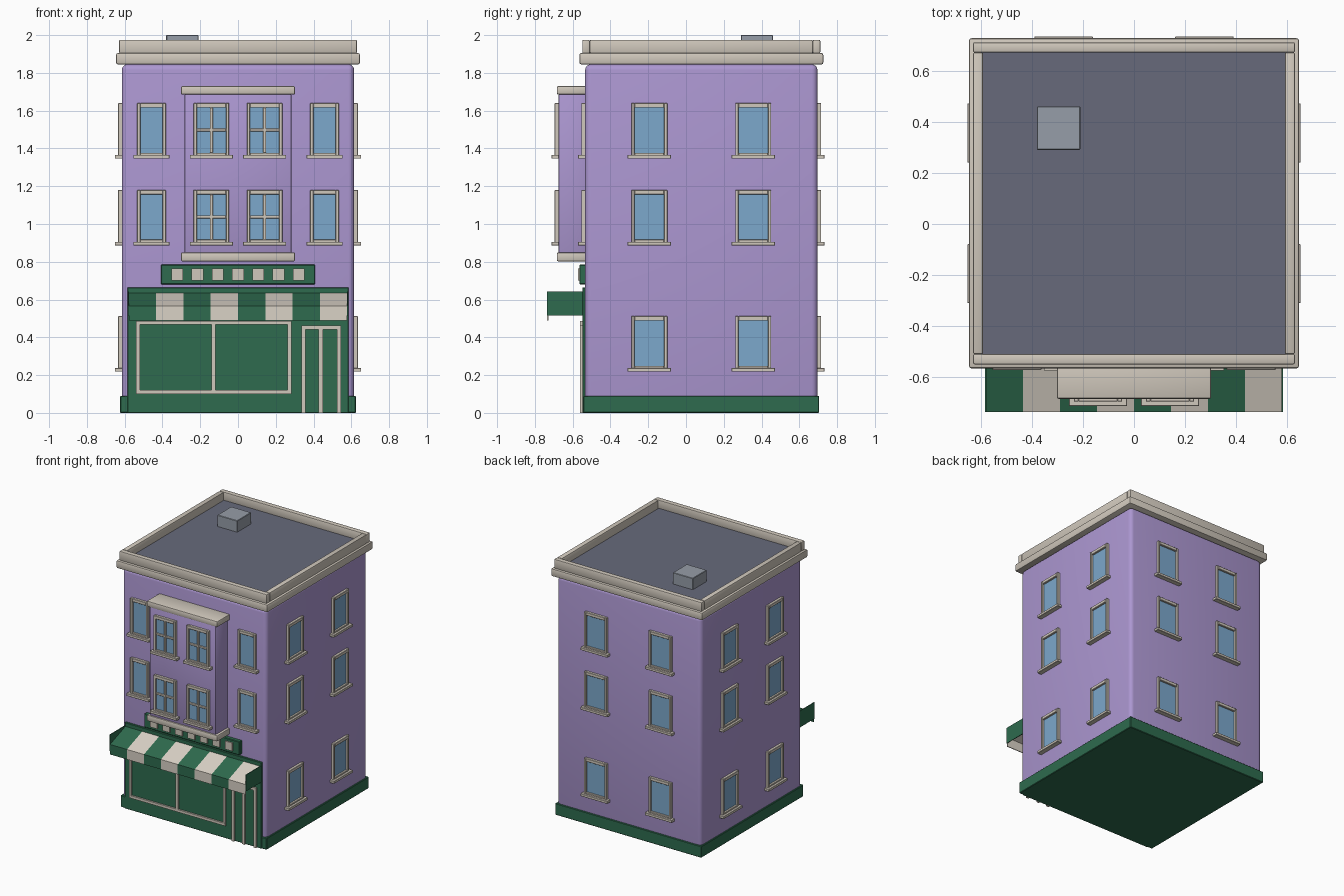
import bpy, bmesh, math
from mathutils import Matrix, Vector

if "Cube" in bpy.data.objects:
    bpy.data.objects.remove(bpy.data.objects["Cube"])


def material(name, rgb):
    m = bpy.data.materials.new(name)
    lin = [c / 255 / 12.92 if c < 11 else ((c / 255 + 0.055) / 1.055) ** 2.4 for c in rgb]
    m.diffuse_color = (*lin, 1)
    m.use_nodes = True
    m.node_tree.nodes["Principled BSDF"].inputs["Base Color"].default_value = m.diffuse_color
    return m


PURPLE = material("purple_wall", (172, 151, 209))
GREEN = material("shop_green", (46, 107, 78))
TRIM = material("cream_trim", (208, 200, 188))
CLOTH = material("awning_cream", (218, 210, 198))
GLASS = material("window_glass", (124, 168, 204))
ROOF = material("roof_slate", (103, 106, 123))
METAL = material("hatch_grey", (150, 157, 168))

CY = 0.081               # depth centre of the building
HALF = 0.615             # half width of the walls
FRONT = CY - HALF        # front wall plane


def build(name, boxes, mats, bevel=0.0, segments=2, matrix=None):
    """Make one object from boxes (x0, x1, y0, y1, z0, z1, material index)."""
    bm = bmesh.new()
    for x0, x1, y0, y1, z0, z1, mi in boxes:
        size = Vector((x1 - x0, y1 - y0, z1 - z0))
        mid = Vector((x0 + x1, y0 + y1, z0 + z1)) / 2
        mat = Matrix.Translation(mid) @ Matrix.Diagonal((*size, 1))
        verts = bmesh.ops.create_cube(bm, size=1, matrix=mat)["verts"]
        for f in {f for v in verts for f in v.link_faces}:
            f.material_index = mi
    if bevel:
        bmesh.ops.bevel(bm, geom=bm.edges[:], offset=bevel, segments=segments,
                        profile=0.5, affect='EDGES', clamp_overlap=True)
    if matrix:
        bm.transform(matrix)
    mesh = bpy.data.meshes.new(name)
    bm.to_mesh(mesh)
    bm.free()
    for m in mats:
        mesh.materials.append(m)
    ob = bpy.data.objects.new(name, mesh)
    bpy.context.collection.objects.link(ob)
    if bevel:
        bpy.ops.object.select_all(action='DESELECT')
        ob.select_set(True)
        bpy.context.view_layer.objects.active = ob
        bpy.ops.object.shade_smooth_by_angle(angle=math.radians(35))
    return ob


def square(half, z0, z1):
    return (-half, half, CY - half, CY + half, z0, z1, 0)


# walls, plinth and cornice
build("walls", [square(HALF, 0.01, 1.845)], [PURPLE], 0.03, 4)
build("plinth", [square(0.624, 0, 0.09)], [GREEN], 0.004, 1)
build("cornice", [square(0.646, 1.845, 1.905)], [TRIM], 0.01)

# parapet: long front and back beams, shorter side beams between them
P, Q = 0.63, 0.59
build("parapet", [
    (-P, P, CY - P, CY - Q, 1.903, 1.975, 0),
    (-P, P, CY + Q, CY + P, 1.903, 1.975, 0),
    (-P, -Q, CY - Q, CY + Q, 1.903, 1.975, 0),
    (Q, P, CY - Q, CY + Q, 1.903, 1.975, 0)], [TRIM], 0.007)
build("roof_deck", [square(0.597, 1.89, 1.912)], [ROOF])
build("roof_hatch", [(-0.38, -0.21, 0.29, 0.46, 1.905, 2.0, 0)], [METAL], 0.003, 1)

# bay with its two caps
BAY = -0.675
build("bay", [(-0.283, 0.283, BAY, FRONT + 0.02, 0.84, 1.69, 0)], [PURPLE], 0.01)
for name, z0, z1 in (("bay_top_cap", 1.685, 1.73), ("bay_bottom_cap", 0.802, 0.85)):
    build(name, [(-0.302, 0.302, -0.684, FRONT + 0.01, z0, z1, 0)], [TRIM], 0.008)


def window(name, x, z, w, matrix, cross=False):
    """Framed window facing -y with the wall plane at y = 0, z = its lower edge."""
    a, h, t, d = w / 2, 0.28, 0.017, -0.02
    frame = [
        (x - a, x - a + t, d, 0.005, z, z + h, 0),
        (x + a - t, x + a, d, 0.005, z, z + h, 0),
        (x - a + t, x + a - t, d, 0.005, z + h - 0.024, z + h, 0),
        (x - a + t, x + a - t, d, 0.005, z, z + t, 0),
        (x - a - 0.02, x + a + 0.02, -0.037, 0.005, z - 0.014, z + 0.006, 0)]
    if cross:
        m = z + h / 2 - 0.002
        frame += [(x - 0.008, x + 0.008, -0.014, 0.002, z + t, z + h - 0.024, 0),
                  (x - a + t, x + a - t, -0.013, 0.002, m - 0.008, m + 0.008, 0)]
    build(name + "_frame", frame, [TRIM], 0.002, 1, matrix)
    build(name + "_glass", [(x - a + t, x + a - t, -0.005, 0.002, z + t, z + h - 0.024, 0)],
          [GLASS], matrix=matrix)


# windows: two on each floor of the sides and back
FLOORS = (0.232, 0.9, 1.36)
for wall, turn in (("right", 90), ("back", 180), ("left", 270)):
    place = (Matrix.Translation((0, CY, 0)) @ Matrix.Rotation(math.radians(turn), 4, 'Z')
             @ Matrix.Translation((0, -HALF, 0)))
    for z in FLOORS:
        for x in (-0.275, 0.275):
            window(wall + "_window", x, z, 0.19, place)

# front windows beside the bay, and divided windows on the bay
for z in FLOORS[1:]:
    for s in (-1, 1):
        window("front_window", s * 0.458, z, 0.152, Matrix.Translation((0, FRONT, 0)))
        window("bay_window", s * 0.141, z, 0.188, Matrix.Translation((0, BAY, 0)), True)

# shop front panel with display window and door frames
SHOP = -0.548
build("shop_panel", [(-0.585, 0.585, SHOP, FRONT + 0.01, 0, 0.665, 0)], [GREEN], 0.003, 1)


def bars(x0, x1, z0, z1, mid, t, sill):
    y0, y1 = SHOP - 0.012, SHOP + 0.005
    out = [(x - t / 2, x + t / 2, y0, y1, z0, z1, 0) for x in (x0 + t / 2, mid, x1 - t / 2)]
    out.append((x0, x1, y0 - 0.001, y1, z1 - t, z1, 0))
    if sill:
        out.append((x0, x1, y0 - 0.001, y1, z0, z0 + t, 0))
    return out


build("display_window_frame", bars(-0.54, 0.283, 0.1, 0.487, -0.13, 0.02, True), [TRIM])
build("door_frame", bars(0.336, 0.545, 0.0, 0.463, 0.438, 0.022, False), [TRIM])

# sign board with plain blocks
build("sign_board", [(-0.408, 0.408, -0.564, FRONT + 0.01, 0.68, 0.785, 0)], [GREEN], 0.004, 1)
build("sign_blocks", [(i * 0.107 - 0.031, i * 0.107 + 0.031, -0.573, -0.56, 0.701, 0.764, 0)
                      for i in range(-3, 4)], [TRIM])

# striped awning: a profile extruded along x, one strip per stripe
AW, N = 0.578, 8
profile = [(FRONT, 0.64), (-0.735, 0.567), (-0.735, 0.49),
           (-0.729, 0.49), (-0.729, 0.561), (FRONT, 0.632)]
bm = bmesh.new()
for i in range(N):
    xs = [-AW + 2 * AW * k / N for k in (i, i + 1)]
    a, b = [[bm.verts.new((x, y, z)) for y, z in profile] for x in xs]
    n = len(profile)
    faces = [bm.faces.new((a[k], a[(k + 1) % n], b[(k + 1) % n], b[k])) for k in range(n)]
    faces += [bm.faces.new(a[::-1]), bm.faces.new(b)]
    for f in faces:
        f.material_index = i % 2
bmesh.ops.recalc_face_normals(bm, faces=bm.faces[:])
mesh = bpy.data.meshes.new("awning")
bm.to_mesh(mesh)
bm.free()
mesh.materials.append(GREEN)
mesh.materials.append(CLOTH)
bpy.context.collection.objects.link(bpy.data.objects.new("awning", mesh))

# awning end panels
for s in (-1, 1):
    x0, x1 = sorted((s * AW, s * (AW + 0.005)))
    build("awning_end", [(x0, x1, -0.736, FRONT, 0.515, 0.642, 0)], [GREEN])
